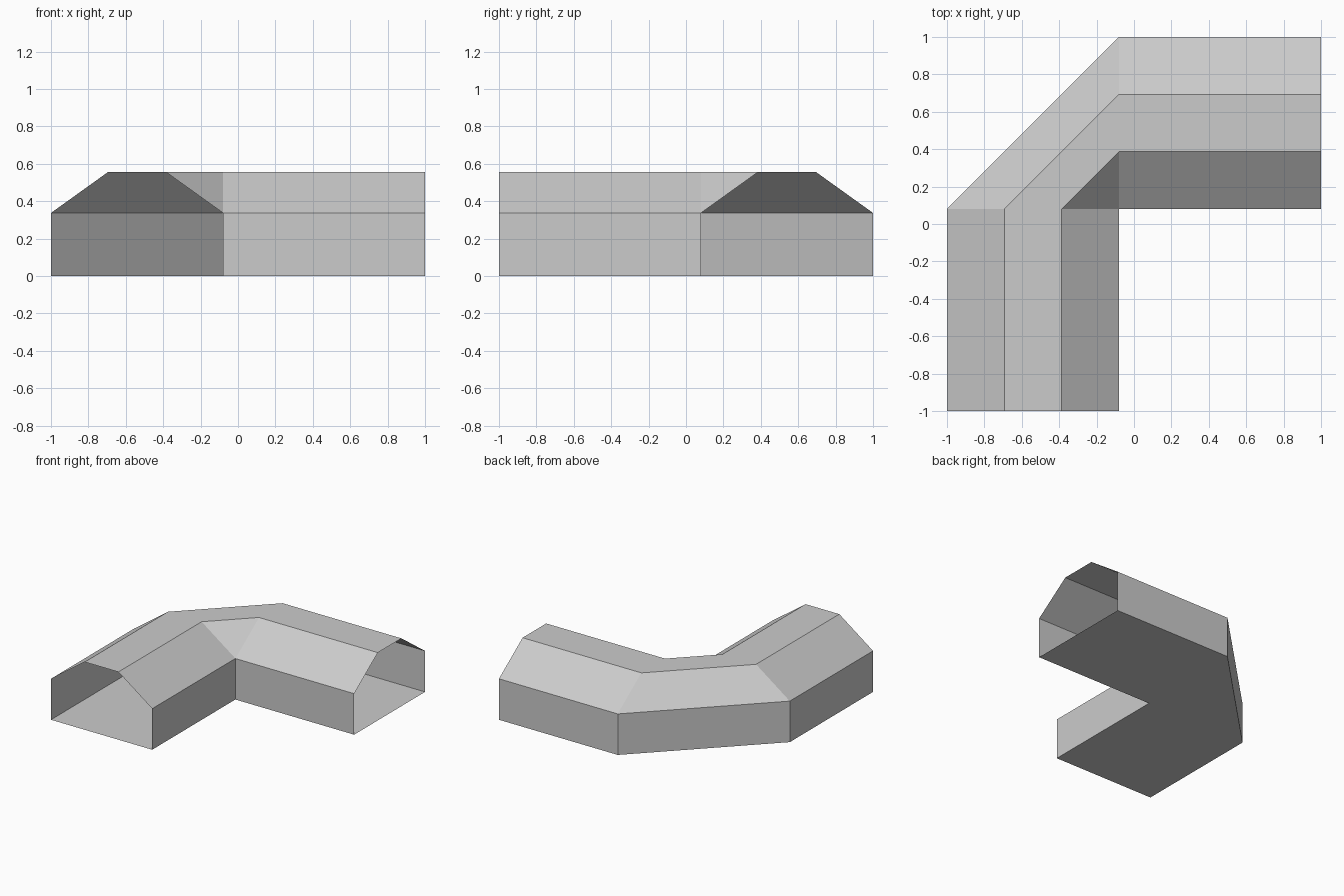
import bpy
import bmesh
from mathutils import Vector

cube = bpy.data.objects.get("Cube")
if cube:
    bpy.data.objects.remove(cube, do_unlink=True)

# Plain grey material
grey = bpy.data.materials.new("plain_grey")
grey.use_nodes = True
colour = (0.6, 0.6, 0.6, 1.0)
grey.diffuse_color = colour
grey.node_tree.nodes["Principled BSDF"].inputs["Base Color"].default_value = colour

# Cross-section: distance out from the inner wall, and height
WIDTH, WALL, TOP = 0.92, 0.337, 0.557
profile = [(0, 0), (0, WALL), (WIDTH / 3, TOP),
           (WIDTH * 2 / 3, TOP), (WIDTH, WALL), (WIDTH, 0)]

# Stations along the bend: inner wall position and outward direction
INNER = WIDTH - 1
west, north = Vector((-1, 0, 0)), Vector((0, 1, 0))
stations = [((INNER, -1, 0), west), ((INNER, -INNER, 0), west),
            ((INNER, -INNER, 0), north), ((1, -INNER, 0), north)]

# Sweep the closed section into a tunnel with open ends
bm = bmesh.new()
rings = [[bm.verts.new(Vector(base) + out * r + Vector((0, 0, z)))
          for r, z in profile] for base, out in stations]
for ring, following in zip(rings, rings[1:]):
    for i in range(len(profile)):
        j = (i + 1) % len(profile)
        bm.faces.new((ring[i], ring[j], following[j], following[i]))

# The inner corner turns about a single upright edge
bmesh.ops.remove_doubles(bm, verts=bm.verts, dist=0.0001)
bmesh.ops.recalc_face_normals(bm, faces=bm.faces)
bm.normal_update()
floor = min(bm.faces, key=lambda f: f.calc_center_median().z)
if floor.normal.z > 0:
    bmesh.ops.reverse_faces(bm, faces=bm.faces)

mesh = bpy.data.meshes.new("tunnel_corner")
bm.to_mesh(mesh)
bm.free()
mesh.materials.append(grey)
tunnel = bpy.data.objects.new("tunnel_corner", mesh)
bpy.context.collection.objects.link(tunnel)
